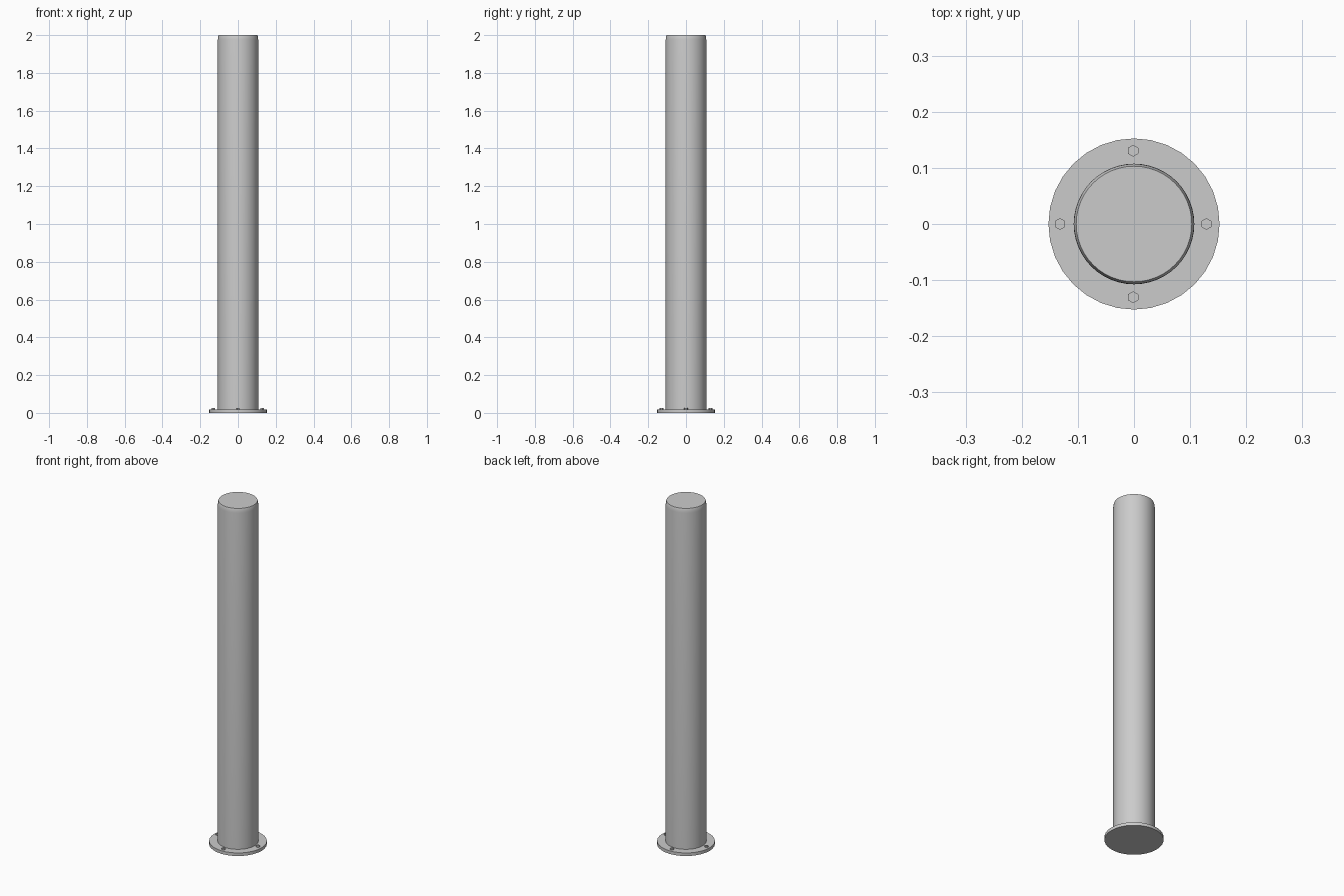
import bpy, math

if "Cube" in bpy.data.objects:
    bpy.data.objects.remove(bpy.data.objects["Cube"])


def lathe(name, profile, sides, turn=0.0, at=(0, 0, 0)):
    """Closed solid of revolution from (radius, height) rings, capped at both ends."""
    verts, faces = [], []
    for r, z in profile:
        for i in range(sides):
            a = turn + 2 * math.pi * i / sides
            verts.append((r * math.cos(a), r * math.sin(a), z))
    for k in range(len(profile) - 1):
        for i in range(sides):
            j = (i + 1) % sides
            faces.append((k * sides + i, k * sides + j,
                          (k + 1) * sides + j, (k + 1) * sides + i))
    faces.append(tuple(reversed(range(sides))))
    top = (len(profile) - 1) * sides
    faces.append(tuple(range(top, top + sides)))
    mesh = bpy.data.meshes.new(name)
    mesh.from_pydata(verts, [], faces)
    obj = bpy.data.objects.new(name, mesh)
    bpy.context.collection.objects.link(obj)
    obj.location = at
    bpy.ops.object.select_all(action='DESELECT')
    obj.select_set(True)
    bpy.context.view_layer.objects.active = obj
    bpy.ops.object.shade_smooth_by_angle(angle=math.radians(30))
    return obj


PLATE_TOP = 0.018

# Round base plate
lathe("base_plate", [(0.1525, 0), (0.1525, PLATE_TOP)], 32)

# Post with a softly tapered top edge
lathe("post", [(0.1075, PLATE_TOP), (0.1075, 1.975), (0.1065, 1.985),
               (0.105, 1.994), (0.103, 2.0)], 48)

# Four hex bolts, each with a small round stud end
for n in range(4):
    a = n * math.pi / 2
    at = (0.1305 * math.cos(a) - 0.0015, 0.1305 * math.sin(a), PLATE_TOP)
    lathe(f"bolt_head_{n + 1}", [(0.0105, 0), (0.0105, 0.007)], 6, math.pi / 6, at)
    lathe(f"bolt_stud_{n + 1}", [(0.006, 0.007), (0.006, 0.009)], 12, 0, at)
